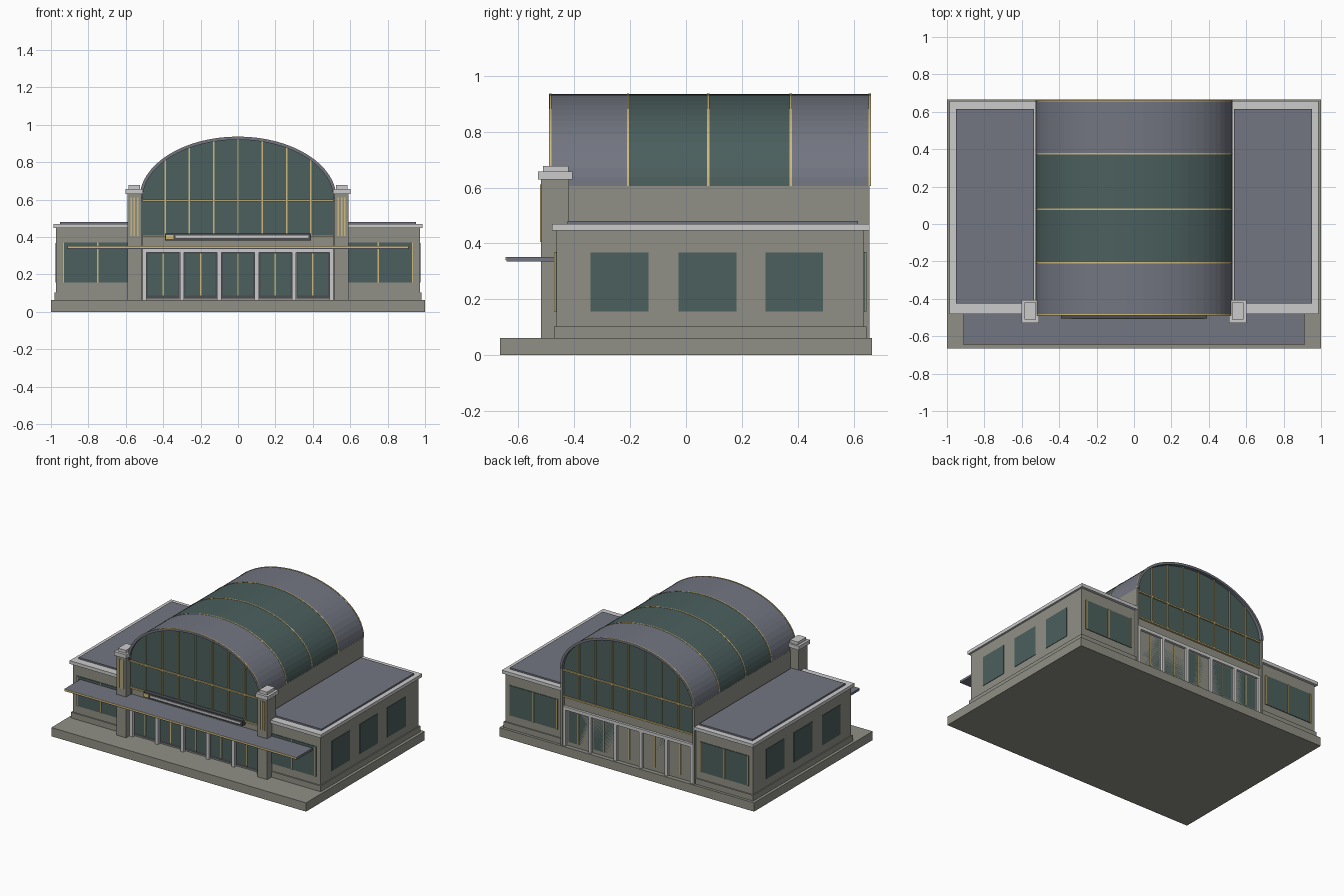
import bpy
import math

cube = bpy.data.objects.get("Cube")
if cube:
    bpy.data.objects.remove(cube)


def material(name, rgb):
    m = bpy.data.materials.new(name)
    m.use_nodes = True
    m.diffuse_color = (*rgb, 1)
    m.node_tree.nodes["Principled BSDF"].inputs["Base Color"].default_value = (*rgb, 1)
    return m


STONE = material("warm grey stone", (0.28, 0.28, 0.24))
TRIM = material("pale trim", (0.60, 0.60, 0.60))
ROOF = material("slate roof", (0.17, 0.18, 0.22))
GLASS = material("green glass", (0.07, 0.115, 0.11))
GOLD = material("brass", (0.62, 0.49, 0.20))
DARK = material("dark metal", (0.07, 0.075, 0.085))


def mesh_object(name, verts, faces, mat):
    me = bpy.data.meshes.new(name)
    me.from_pydata(verts, [], faces)
    me.materials.append(mat)
    ob = bpy.data.objects.new(name, me)
    bpy.context.collection.objects.link(ob)
    return ob


def prism(name, outline, y0, y1, mat):
    """Extrude a counter-clockwise (x, z) outline along y."""
    n = len(outline)
    verts = [(x, y, z) for y in (y0, y1) for x, z in outline]
    faces = [tuple(range(n)), tuple(reversed(range(n, 2 * n)))]
    faces += [(i, i + n, (i + 1) % n + n, (i + 1) % n) for i in range(n)]
    return mesh_object(name, verts, faces, mat)


def box(name, x, y, z, mat):
    """Box from three (low, high) ranges."""
    x = sorted(x)
    return prism(name, [(x[0], z[0]), (x[1], z[0]), (x[1], z[1]), (x[0], z[1])], y[0], y[1], mat)


SPRING, HALF, RISE = 0.605, 0.525, 0.33


def arc(inset=0.0, steps=32):
    """Vault curve from right to left."""
    return [((HALF - inset) * math.cos(math.pi * i / steps),
             SPRING + (RISE - inset) * math.sin(math.pi * i / steps)) for i in range(steps + 1)]


def arc_height(x, inset):
    return SPRING + (RISE - inset) * math.sqrt(1 - (x / (HALF - inset)) ** 2)


def shell(name, y0, y1, outer, inner, mat):
    prism(name, arc(outer) + arc(inner)[::-1], y0, y1, mat)


# Base and central hall
box("base_slab", (-1, 1), (-0.665, 0.665), (0, 0.062), STONE)
box("hall_core", (-0.515, 0.515), (-0.46, 0.635), (0.06, 0.405), STONE)
core = [(-0.513, 0.405), (0.513, 0.405)] + arc(0.012)
prism("hall_glazing", core, -0.474, 0.64, GLASS)
for s, side in ((-1, "right"), (1, "left")):
    box(side + "_hall_wall", (s * 0.511, s * 0.526), (-0.47, 0.657), (0.06, SPRING), STONE)

# Barrel vault: slate ends, glazed middle, brass ribs
shell("vault_front", -0.49, -0.208, 0, 0.015, ROOF)
shell("vault_skylight", -0.208, 0.375, 0, 0.015, GLASS)
shell("vault_back", 0.375, 0.663, 0, 0.015, ROOF)
for y in (-0.485, -0.208, 0.08, 0.375, 0.658):
    shell("vault_rib", y - 0.004, y + 0.004, -0.002, 0.005, GOLD)


def gable(name, y, out):
    """Brass bars and door bays on one end; out is the outward y direction."""
    def layer(part, x, z, near, far, mat):
        box(name + part, x, sorted((y + out * near, y + out * far)), z, mat)

    for i in range(-3, 4):
        x = i * 0.13
        layer("_mullion", (x - 0.004, x + 0.004), (0.405, arc_height(x, 0.015)), -0.005, 0.008, GOLD)
    for z in (0.407, 0.595):
        layer("_transom", (-0.511, 0.511), (z - 0.005, z + 0.005), -0.005, 0.009, GOLD)
    # Door bays
    layer("_door_lintel", (-0.511, 0.511), (0.317, 0.34), -0.015, 0.012, TRIM)
    for i in range(6):
        x = -0.5 + i * 0.2
        layer("_door_pilaster", (x - 0.011, x + 0.011), (0.062, 0.32), -0.015, 0.012, TRIM)
    for i in range(5):
        x = -0.4 + i * 0.2
        layer("_door_frame", (x - 0.088, x + 0.088), (0.072, 0.317), -0.015, -0.008, DARK)
        layer("_door_glass", (x - 0.08, x + 0.08), (0.088, 0.311), -0.009, -0.005, GLASS)
        layer("_door_bar", (x - 0.004, x + 0.004), (0.088, 0.311), -0.008, 0.0, GOLD)


gable("front", -0.474, -1)
gable("back", 0.64, 1)

# Wings, mirrored left and right
for s, side in ((-1, "right"), (1, "left")):
    box(side + "_wing", (s * 0.52, s * 0.972), (-0.464, 0.638), (0.06, 0.452), STONE)
    box(side + "_plinth", (s * 0.52, s * 0.98), (-0.472, 0.646), (0.06, 0.103), STONE)
    box(side + "_cornice", (s * 0.522, s * 0.986), (-0.48, 0.657), (0.447, 0.47), TRIM)
    box(side + "_wing_roof", (s * 0.535, s * 0.953), (-0.425, 0.615), (0.465, 0.481), ROOF)
    # Side windows
    for y in (-0.238, 0.077, 0.388):
        box(side + "_side_window", (s * 0.968, s * 0.975), (y - 0.103, y + 0.103), (0.157, 0.368), GLASS)
    # End windows with brass bars
    for y in (-0.464, 0.638):
        box(side + "_end_window", (s * 0.56, s * 0.94), (y - 0.004, y + 0.004), (0.157, 0.37), GLASS)
        for x in (0.565, 0.75, 0.935):
            box(side + "_window_bar", (s * (x - 0.004), s * (x + 0.004)), (y - 0.008, y + 0.008),
                (0.157, 0.37), GOLD)
    # Front pier with stepped cap and brass flutes
    box(side + "_pier", (s * 0.516, s * 0.592), (-0.519, -0.418), (0.06, 0.632), STONE)
    box(side + "_pier_cap", (s * 0.508, s * 0.602), (-0.53, -0.407), (0.629, 0.657), TRIM)
    box(side + "_pier_crown", (s * 0.523, s * 0.585), (-0.511, -0.42), (0.657, 0.678), TRIM)
    for x in (0.536, 0.554, 0.572):
        box(side + "_pier_flute", (s * (x - 0.004), s * (x + 0.004)), (-0.523, -0.517), (0.405, 0.61), GOLD)

# Entrance canopy with brass edge
box("canopy", (-0.912, 0.912), (-0.643, -0.46), (0.336, 0.352), ROOF)
box("canopy_edge", (-0.912, 0.912), (-0.646, -0.642), (0.341, 0.352), GOLD)

# Blank sign board above the canopy
box("sign_board", (-0.39, 0.39), (-0.505, -0.472), (0.382, 0.418), DARK)
box("sign_strip", (-0.335, 0.378), (-0.509, -0.504), (0.394, 0.407), TRIM)
box("sign_marker", (-0.385, -0.345), (-0.509, -0.504), (0.388, 0.412), GOLD)
